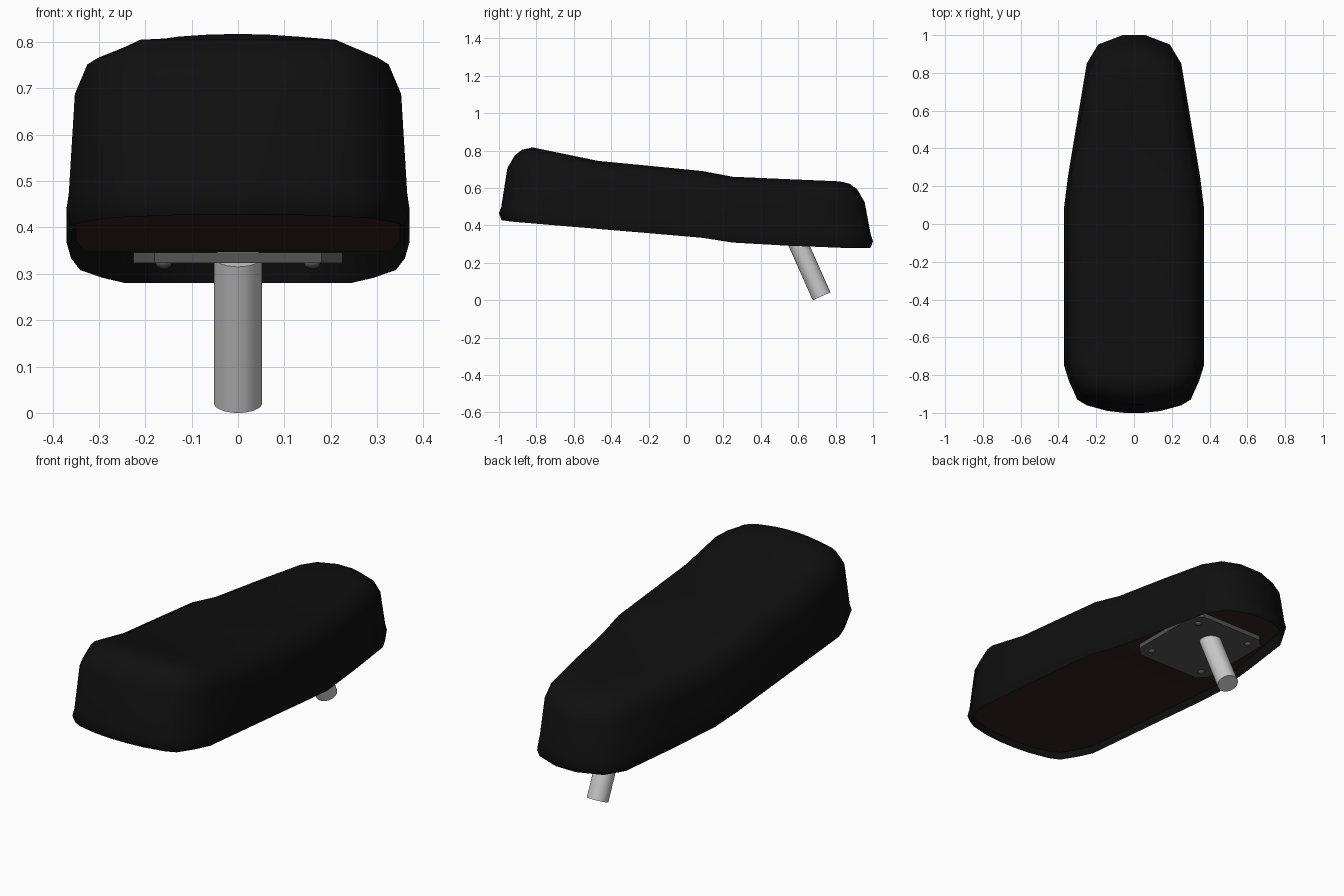
import bpy, bmesh, math
from mathutils import Vector

if "Cube" in bpy.data.objects:
    bpy.data.objects.remove(bpy.data.objects["Cube"])


def material(name, color):
    m = bpy.data.materials.new(name)
    m.diffuse_color = (*color, 1)
    m.use_nodes = True
    m.node_tree.nodes["Principled BSDF"].inputs["Base Color"].default_value = m.diffuse_color
    return m


def make_object(name, bm, mat=None, angle=None):
    bmesh.ops.recalc_face_normals(bm, faces=bm.faces[:])
    me = bpy.data.meshes.new(name)
    bm.to_mesh(me)
    bm.free()
    ob = bpy.data.objects.new(name, me)
    bpy.context.collection.objects.link(ob)
    if mat:
        me.materials.append(mat)
    if angle:
        bpy.ops.object.select_all(action='DESELECT')
        ob.select_set(True)
        bpy.context.view_layer.objects.active = ob
        bpy.ops.object.shade_smooth_by_angle(angle=math.radians(angle))
    return ob


def profile(points):
    # piecewise linear height along y
    def f(y):
        for (a, za), (b, zb) in zip(points, points[1:]):
            if y <= b:
                return za + (zb - za) * (max(y, a) - a) / (b - a)
        return points[-1][1]
    return f


top = profile([(-.82, .817), (-.47, .745), (.08, .692), (.25, .66), (.83, .635)])
bottom = profile([(-1, .43), (-.93, .42), (.08, .335), (.27, .305), (.78, .28)])
board = profile([(-1, .458), (.08, .375), (.25, .347)])

# Plan outline of one half, back to front
HALF = [(.06, 1), (.19, .95), (.25, .85), (.30, .55), (.35, .25), (.37, .09),
        (.37, -.2), (.37, -.47), (.37, -.75), (.345, -.83), (.30, -.93),
        (.25, -.96), (.14, -.99), (.05, -1)]
N = len(HALF)


def ring(bm, dx, dy, height, dz):
    # outline pulled inwards by dx at the sides and dy at the ends
    half = []
    for x, y in HALF:
        w = max(0, (abs(y) - .5) / .5)
        yy = y - math.copysign(dy * w, y)
        half.append((x * (1 - dx / .37), yy, height(yy) + dz))
    pts = half + [(-x, y, z) for x, y, z in reversed(half)]
    return [bm.verts.new(p) for p in pts]


def cap(bm, r):
    # strips from side to side
    for i in range(N - 1):
        bm.faces.new((r[i], r[i + 1], r[2 * N - 2 - i], r[2 * N - 1 - i]))


# Padded cushion: inner lip, rim, bulging hem, side wall, rounded shoulder, top
bm = bmesh.new()
rings = [ring(bm, *a) for a in (
    (.02, .03, board, 0), (.010, .014, bottom, 0), (0, 0, bottom, .035),
    (.005, .012, bottom, .07), (.018, .045, top, -.11), (.045, .085, top, -.042),
    (.11, .125, top, -.012), (.18, .18, top, 0))]
for a, b in zip(rings, rings[1:]):
    for i in range(2 * N):
        j = (i + 1) % (2 * N)
        bm.faces.new((a[i], a[j], b[j], b[i]))
cap(bm, rings[-1])
make_object("cushion", bm, material("black_cover", (.005, .005, .005)), 50)

# Base board recessed inside the hem
bm = bmesh.new()
cap(bm, ring(bm, .018, .028, board, 0))
base = make_object("base_board", bm, material("dark_board", (.035, .016, .018)))
for p in base.data.polygons:
    if p.normal.z > 0:
        p.flip()

# Mounting plate with clipped corners
bm = bmesh.new()
X, Y, C, CY = .225, .245, .045, .51
outline = [(X, Y - C), (X - C, Y), (C - X, Y), (-X, Y - C),
           (-X, C - Y), (C - X, -Y), (X - C, -Y), (X, C - Y)]
f = bm.faces.new([bm.verts.new((x, CY + y, .346)) for x, y in outline])
ext = bmesh.ops.extrude_face_region(bm, geom=[f])
for v in ext['geom']:
    if isinstance(v, bmesh.types.BMVert):
        v.co.z = .323
grey = material("dark_steel", (.09, .09, .09))
make_object("mounting_plate", bm, grey)

# Four domed screws
for sx in (-1, 1):
    for sy in (-1, 1):
        bm = bmesh.new()
        bmesh.ops.create_uvsphere(bm, u_segments=16, v_segments=8, radius=.018)
        for v in bm.verts:
            v.co = Vector((v.co.x + sx * .16, v.co.y + CY + sy * .18, v.co.z * .7 + .323))
        make_object("screw", bm, grey, 40)

# Slanted post
d = Vector((0, .407, -.914))
end = Vector((0, .725, .021))
length = .345
bpy.ops.mesh.primitive_cylinder_add(vertices=32, radius=.052, depth=length,
                                    location=end - d * length / 2,
                                    rotation=d.to_track_quat('Z', 'Y').to_euler())
post = bpy.context.object
post.name = "post"
bpy.ops.object.shade_smooth_by_angle(angle=math.radians(40))
